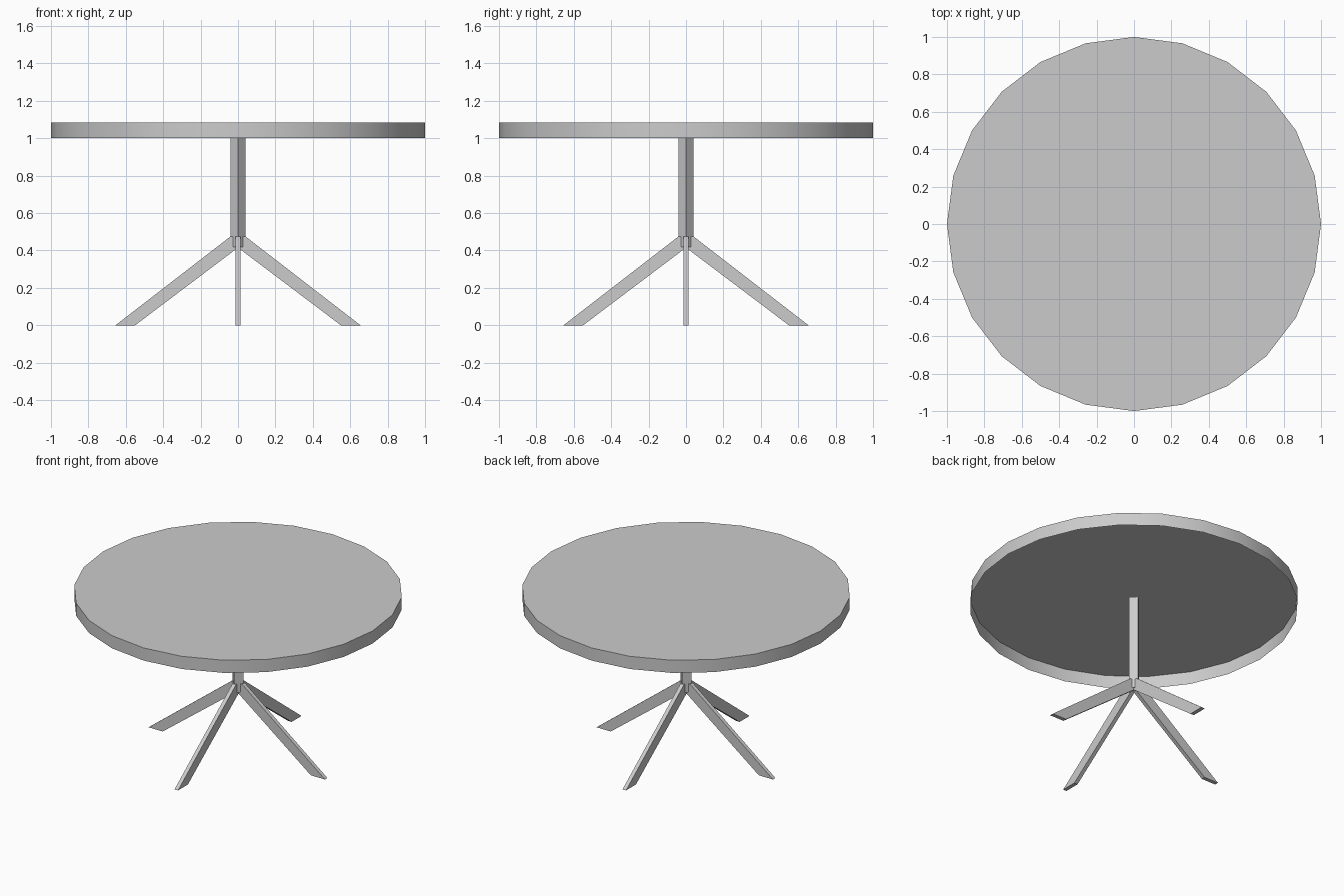
import bpy, bmesh, math
from mathutils import Matrix, Vector

if "Cube" in bpy.data.objects:
    bpy.data.objects.remove(bpy.data.objects["Cube"])

grey = bpy.data.materials.new("mid_grey")
grey.diffuse_color = (0.6, 0.6, 0.6, 1)
grey.use_nodes = True
grey.node_tree.nodes["Principled BSDF"].inputs["Base Color"].default_value = grey.diffuse_color


def make_prism(name, outline, depth, matrix=None, open_bottom=False):
    """Extrude a flat outline by a depth vector, optionally without its lower face."""
    bm = bmesh.new()
    face = bm.faces.new([bm.verts.new(p) for p in outline])
    new = bmesh.ops.extrude_face_region(bm, geom=[face])["geom"]
    verts = [g for g in new if isinstance(g, bmesh.types.BMVert)]
    bmesh.ops.translate(bm, verts=verts, vec=Vector(depth))
    bmesh.ops.recalc_face_normals(bm, faces=bm.faces)
    if open_bottom:
        low = [f for f in bm.faces if f.normal.z < -0.9]
        bmesh.ops.delete(bm, geom=low, context="FACES")
    if matrix:
        bm.transform(matrix)
    mesh = bpy.data.meshes.new(name)
    bm.to_mesh(mesh)
    bm.free()
    mesh.materials.append(grey)
    obj = bpy.data.objects.new(name, mesh)
    bpy.context.collection.objects.link(obj)
    return obj


def ring(sides, radius, z):
    return [(radius * math.cos(2 * math.pi * i / sides),
             radius * math.sin(2 * math.pi * i / sides), z) for i in range(sides)]


# Round 24-sided top with a smooth rim, hollow underneath
top = make_prism("table_top", ring(24, 1.0, 1.0), (0, 0, 0.085), open_bottom=True)
bpy.context.view_layer.objects.active = top
top.select_set(True)
bpy.ops.object.shade_smooth_by_angle(angle=math.radians(30))
top.select_set(False)

# Square post turned corner-forward, running down between the legs
make_prism("post", ring(4, 0.04, 0.418), (0, 0, 0.635))

# Four slanted flat legs
side = [(0, 0.475), (0.04, 0.475), (0.655, 0), (0.55, 0), (0, 0.415)]
for i in range(4):
    make_prism(f"leg_{i + 1}", [(x, -0.013, z) for x, z in side], (0, 0.026, 0),
               Matrix.Rotation(i * math.pi / 2, 4, "Z"))
